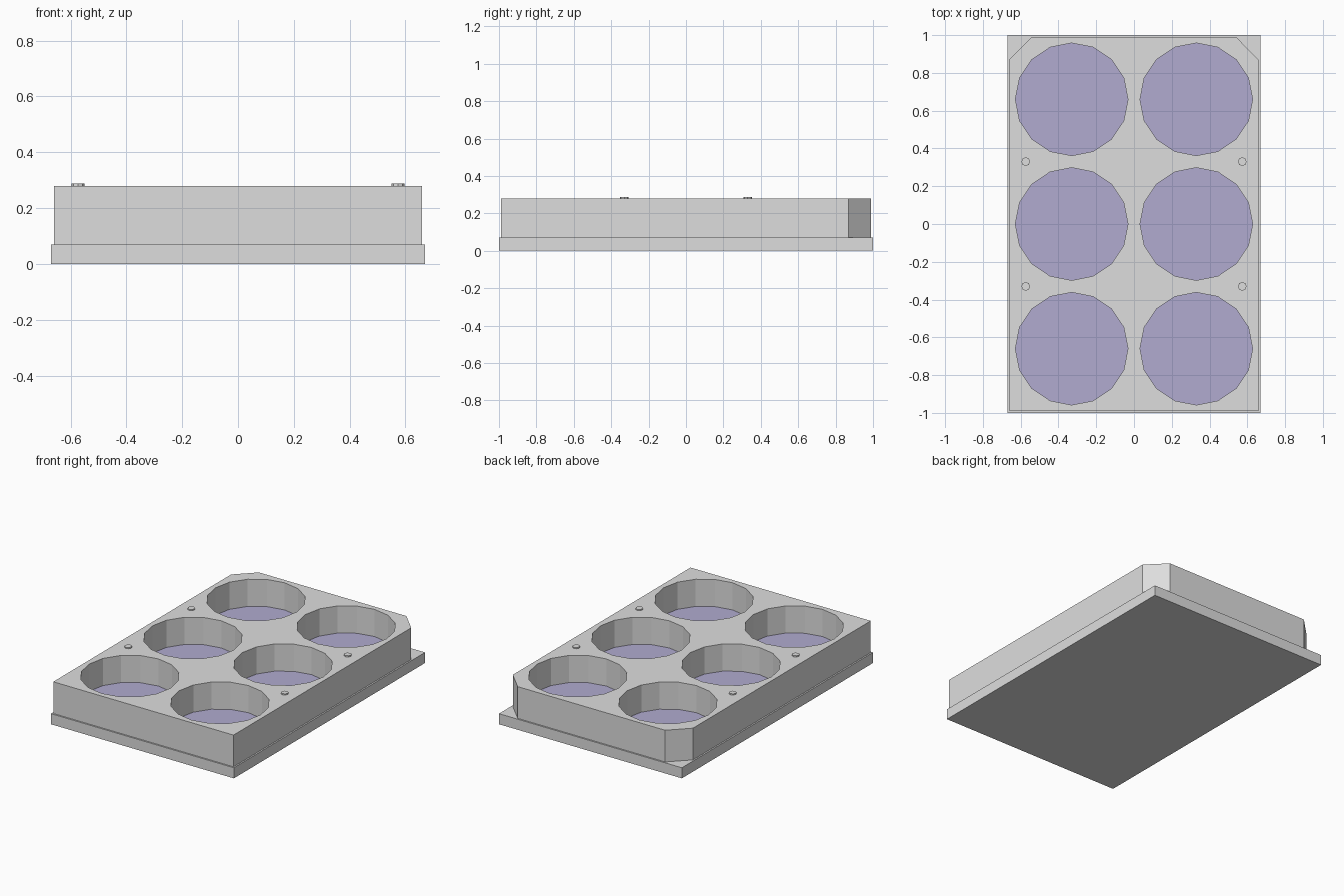
import bpy, bmesh, math
from mathutils import Matrix

if "Cube" in bpy.data.objects:
    bpy.data.objects.remove(bpy.data.objects["Cube"])


def material(name, rgb):
    m = bpy.data.materials.new(name)
    m.diffuse_color = (*rgb, 1.0)
    m.use_nodes = True
    m.node_tree.nodes["Principled BSDF"].inputs["Base Color"].default_value = m.diffuse_color
    return m


grey = material("pale_grey_plastic", (0.73, 0.73, 0.73))
blue = material("lavender_well_floor", (0.44, 0.41, 0.63))


def add_object(name, bm, mats=(grey,)):
    bmesh.ops.recalc_face_normals(bm, faces=bm.faces)
    me = bpy.data.meshes.new(name)
    bm.to_mesh(me)
    bm.free()
    for m in mats:
        me.materials.append(m)
    ob = bpy.data.objects.new(name, me)
    bpy.context.collection.objects.link(ob)
    return ob


def prism(name, outline, z0, z1, mats=(grey,)):
    bm = bmesh.new()
    face = bm.faces.new([bm.verts.new((x, y, z0)) for x, y in outline])
    top = bmesh.ops.extrude_face_region(bm, geom=[face])["geom"]
    for v in top:
        if isinstance(v, bmesh.types.BMVert):
            v.co.z = z1
    # the extrusion may keep or drop the first face: make sure it is closed
    bmesh.ops.holes_fill(bm, edges=bm.edges)
    return add_object(name, bm, mats)


def cylinders(name, centres, r, z0, z1, sides, mats=(grey,)):
    bm = bmesh.new()
    for x, y in centres:
        bmesh.ops.create_cone(bm, cap_ends=True, segments=sides, radius1=r, radius2=r,
                              depth=z1 - z0,
                              matrix=Matrix.Translation((x, y, (z0 + z1) / 2)))
    return add_object(name, bm, mats)


BASE_TOP, FLOOR, TOP = 0.07, 0.10, 0.28

# Base skirt
prism("base_skirt", [(-0.67, -1), (0.67, -1), (0.67, 1), (-0.67, 1)], 0, BASE_TOP)

# Tray body with two cut-off rear corners
body = prism("tray_body", [(-0.66, -0.99), (0.66, -0.99), (0.66, 0.87), (0.54, 0.99),
                           (-0.54, 0.99), (-0.66, 0.87)], BASE_TOP, TOP, (grey, blue))

# Six wells cut into the body
wells = [(x, y) for x in (-0.33, 0.33) for y in (-0.66, 0, 0.66)]
cutter = cylinders("well_cutter", wells, 0.298, FLOOR, 0.5, 16)
cutter.hide_render = True
mod = body.modifiers.new("wells", 'BOOLEAN')
mod.operation, mod.solver, mod.object = 'DIFFERENCE', 'EXACT', cutter
bpy.context.view_layer.update()
deps = bpy.context.evaluated_depsgraph_get()
cut_mesh = bpy.data.meshes.new_from_object(body.evaluated_get(deps))
body.modifiers.clear()
body.data = cut_mesh
bpy.data.objects.remove(cutter)

# Coloured well floors, chosen by height
for p in body.data.polygons:
    is_floor = abs(p.center.z - FLOOR) < 0.002 and abs(p.normal.z) > 0.9
    p.material_index = 1 if is_floor else 0

# Four small stacking pegs between the wells
cylinders("stacking_pegs", [(x, y) for x in (-0.573, 0.573) for y in (-0.33, 0.33)],
          0.023, TOP - 0.005, 0.288, 8)
